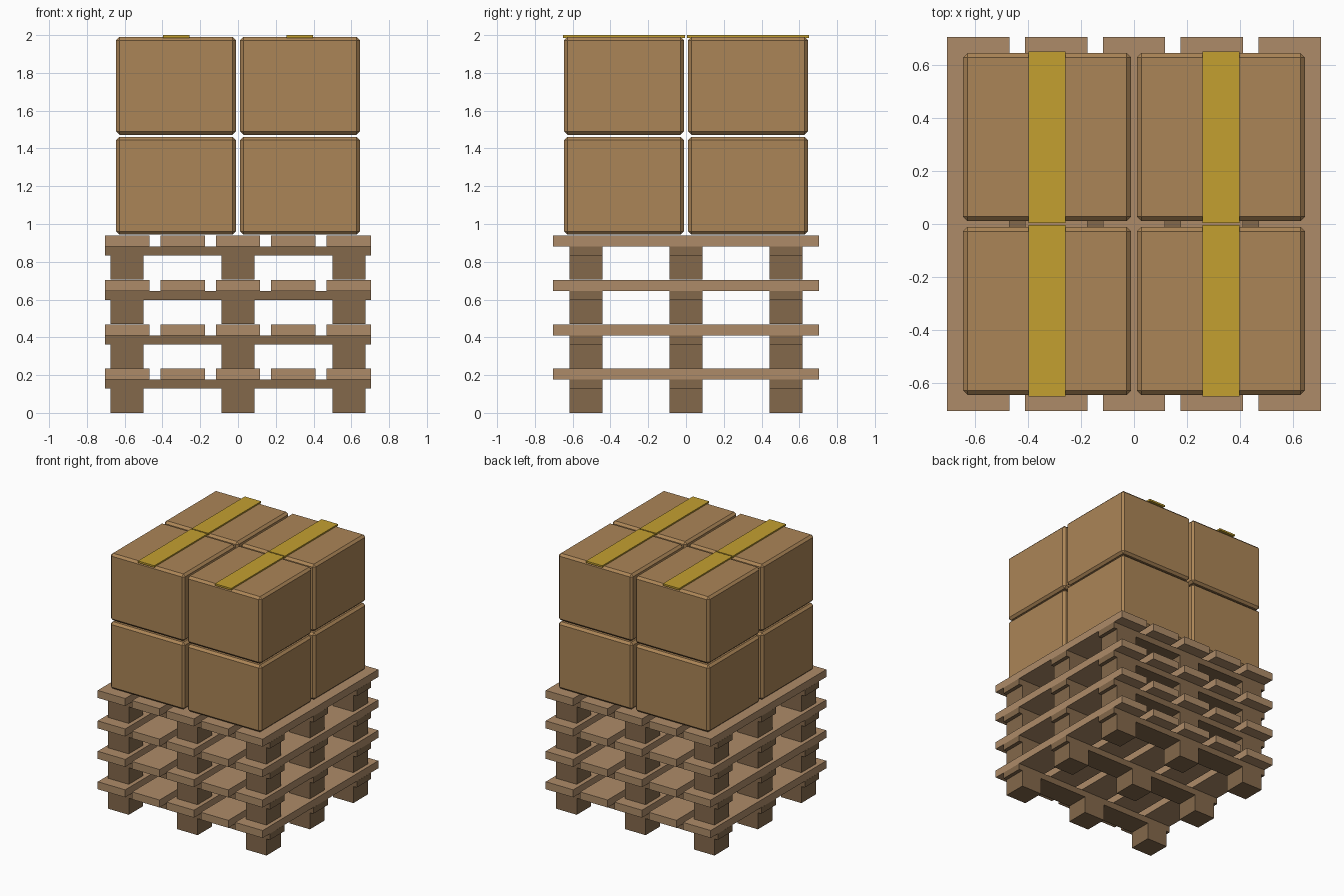
import bpy

if "Cube" in bpy.data.objects:
    bpy.data.objects.remove(bpy.data.objects["Cube"])


def material(name, rgb):
    m = bpy.data.materials.new(name)
    m.diffuse_color = (*rgb, 1)
    m.use_nodes = True
    m.node_tree.nodes["Principled BSDF"].inputs["Base Color"].default_value = m.diffuse_color
    return m


WOOD_LIGHT = material("light_wood", (0.42, 0.26, 0.14))
WOOD_DARK = material("dark_wood", (0.23, 0.14, 0.07))
CARDBOARD = material("cardboard", (0.41, 0.235, 0.095))
TAPE = material("tape", (0.55, 0.35, 0.03))


def box(name, center, size, mat, bevel=0):
    bpy.ops.mesh.primitive_cube_add(size=1, location=center)
    ob = bpy.context.object
    ob.name = name
    ob.scale = size
    bpy.ops.object.transform_apply(location=False, rotation=False, scale=True)
    ob.data.materials.append(mat)
    if bevel:
        mod = ob.modifiers.new("chamfer", 'BEVEL')
        mod.width = bevel
        mod.segments = 1
    return ob


# Four stacked pallets: nine blocks, three stringers, five deck boards each
PITCH = 0.235
for level in range(4):
    z = level * PITCH
    for y in (-0.53, 0, 0.53):
        for x in (-0.588, 0, 0.588):
            box("pallet_block", (x, y, z + 0.064), (0.176, 0.176, 0.128), WOOD_DARK)
        box("pallet_stringer", (0, y, z + 0.152), (1.41, 0.176, 0.048), WOOD_DARK)
    for i in range(-2, 3):
        box("deck_board", (i * 0.2935, 0, z + 0.205), (0.235, 1.41, 0.058), WOOD_LIGHT)

# Two layers of four chamfered cartons, tape strips on the upper layer
for x in (-0.328, 0.328):
    for y in (-0.328, 0.328):
        for z in (1.203, 1.731):
            box("carton", (x, y, z), (0.634, 0.634, 0.517), CARDBOARD, 0.017)
        box("tape_strip", (x, y, 1.993), (0.14, 0.647, 0.014), TAPE)
